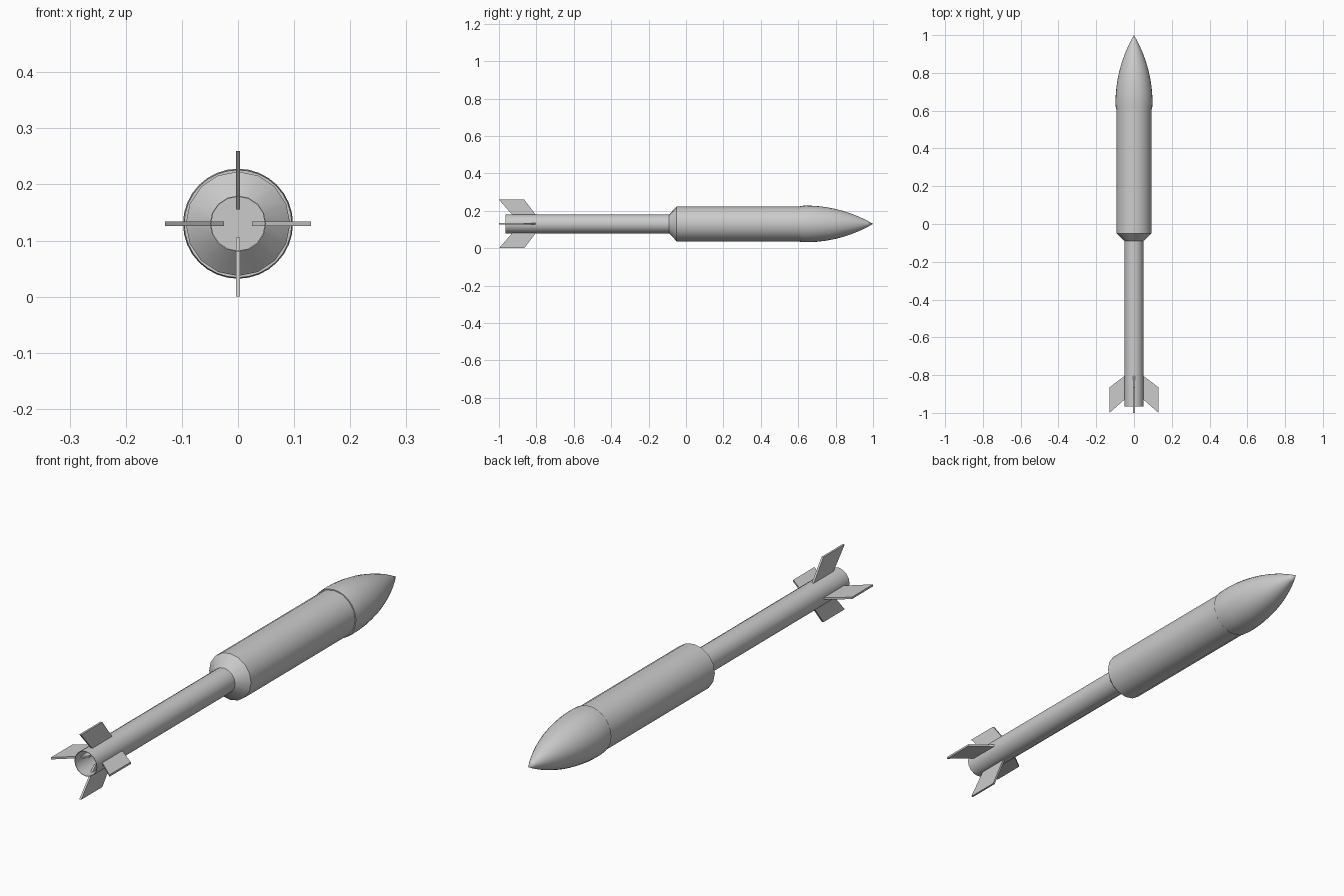
import bpy
import bmesh
import math
from mathutils import Matrix

if "Cube" in bpy.data.objects:
    bpy.data.objects.remove(bpy.data.objects["Cube"], do_unlink=True)

AXIS_Z = 0.13

grey = bpy.data.materials.new("plain grey")
grey.use_nodes = True
colour = (0.6, 0.6, 0.6, 1)
grey.diffuse_color = colour
grey.node_tree.nodes["Principled BSDF"].inputs["Base Color"].default_value = colour


def add_object(name, bm, smooth):
    bmesh.ops.recalc_face_normals(bm, faces=bm.faces)
    mesh = bpy.data.meshes.new(name)
    bm.to_mesh(mesh)
    bm.free()
    mesh.materials.append(grey)
    obj = bpy.data.objects.new(name, mesh)
    obj.location.z = AXIS_Z
    bpy.context.collection.objects.link(obj)
    if smooth:
        bpy.ops.object.select_all(action="DESELECT")
        obj.select_set(True)
        bpy.context.view_layer.objects.active = obj
        bpy.ops.object.shade_smooth_by_angle(angle=math.radians(30))
    return obj


def lathe(name, profile, sides):
    """Turn (radius, y) points around the long axis."""
    bm = bmesh.new()
    verts = [bm.verts.new((r, y, 0)) for r, y in profile]
    edges = [bm.edges.new(pair) for pair in zip(verts, verts[1:])]
    bmesh.ops.spin(bm, geom=verts + edges, cent=(0, 0, 0), axis=(0, 1, 0),
                   angle=math.tau, steps=sides, use_duplicate=False)
    bmesh.ops.remove_doubles(bm, verts=bm.verts, dist=0.0002)
    bmesh.ops.dissolve_degenerate(bm, edges=bm.edges, dist=0.0001)
    return add_object(name, bm, True)


# Hollow tail tube, closed deep inside
lathe("tail_tube", [(0, -0.12), (0.048, -0.12), (0.048, -0.965),
                    (0.05, -0.965), (0.05, -0.08)], 16)

# Main body with its tapered shoulder
lathe("main_body", [(0.05, -0.09), (0.093, -0.05), (0.093, 0.62)], 16)

# Pointed nose, slightly wider than the body
base_r, start, tip = 0.098, 0.64, 1.0
length = tip - start
arc_r = (base_r ** 2 + length ** 2) / (2 * base_r)
nose = [(0.088, 0.61), (0.096, 0.61)]
for i in range(13):
    d = length * i / 12
    nose.append((max(0, math.sqrt(arc_r ** 2 - d ** 2) + base_r - arc_r), start + d))
lathe("nose_cone", nose, 32)

# Four swept fins whose roots reach inside the tube
for name, turn in (("left_fin", 0), ("top_fin", 1), ("right_fin", 2), ("bottom_fin", 3)):
    bm = bmesh.new()
    outline = [(0.025, -0.785), (0.13, -0.865), (0.13, -1.0), (0.025, -0.908)]
    face = bm.faces.new([bm.verts.new((x, y, -0.004)) for x, y in outline])
    extruded = bmesh.ops.extrude_face_region(bm, geom=[face])["geom"]
    bmesh.ops.translate(bm, vec=(0, 0, 0.008),
                        verts=[v for v in extruded if isinstance(v, bmesh.types.BMVert)])
    bmesh.ops.rotate(bm, verts=bm.verts, cent=(0, 0, 0),
                     matrix=Matrix.Rotation(-turn * math.pi / 2, 3, "Y"))
    add_object(name, bm, False)
